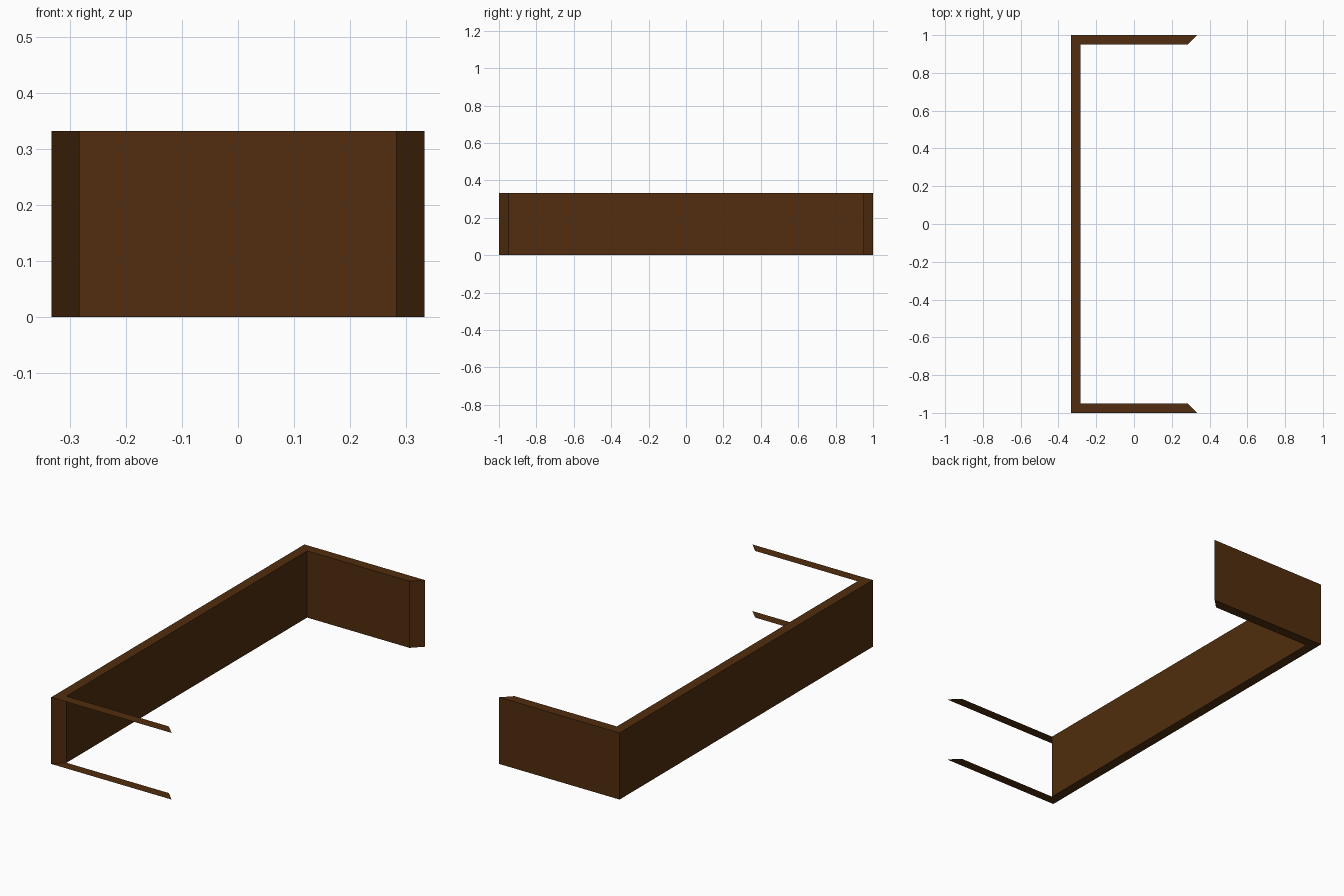
import bpy, bmesh

if "Cube" in bpy.data.objects:
    bpy.data.objects.remove(bpy.data.objects["Cube"])

W, L, H, T = 0.333, 1.0, 0.333, 0.05  # half width, half length, height, board thickness

brown = bpy.data.materials.new("dark_brown_wood")
brown.diffuse_color = (0.082, 0.0265, 0.0044, 1)
brown.use_nodes = True
brown.node_tree.nodes["Principled BSDF"].inputs["Base Color"].default_value = brown.diffuse_color


def mitred_board(name, outline, sides=True):
    """Extrude a plan outline to full height; sides=False keeps only top and bottom skins."""
    bm = bmesh.new()
    low = [bm.verts.new((x, y, 0)) for x, y in outline]
    high = [bm.verts.new((x, y, H)) for x, y in outline]
    bm.faces.new(low[::-1])
    bm.faces.new(high)
    if sides:
        n = len(outline)
        for i in range(n):
            j = (i + 1) % n
            bm.faces.new((low[i], low[j], high[j], high[i]))
    mesh = bpy.data.meshes.new(name)
    bm.to_mesh(mesh)
    bm.free()
    mesh.materials.append(brown)
    obj = bpy.data.objects.new(name, mesh)
    bpy.context.collection.objects.link(obj)
    return obj


# Outlines run counter-clockwise
# Long board on the left, mitred at both ends
mitred_board("long_side_board", [(-W, -L), (-W + T, -L + T), (-W + T, L - T), (-W, L)])
# Short board at the back, with exposed mitre at its free end
mitred_board("back_end_board", [(-W, L), (-W + T, L - T), (W - T, L - T), (W, L)])
# Front end: only thin top and bottom edge strips, open between
mitred_board("front_edge_strips", [(-W, -L), (W, -L), (W - T, -L + T), (-W + T, -L + T)], sides=False)
